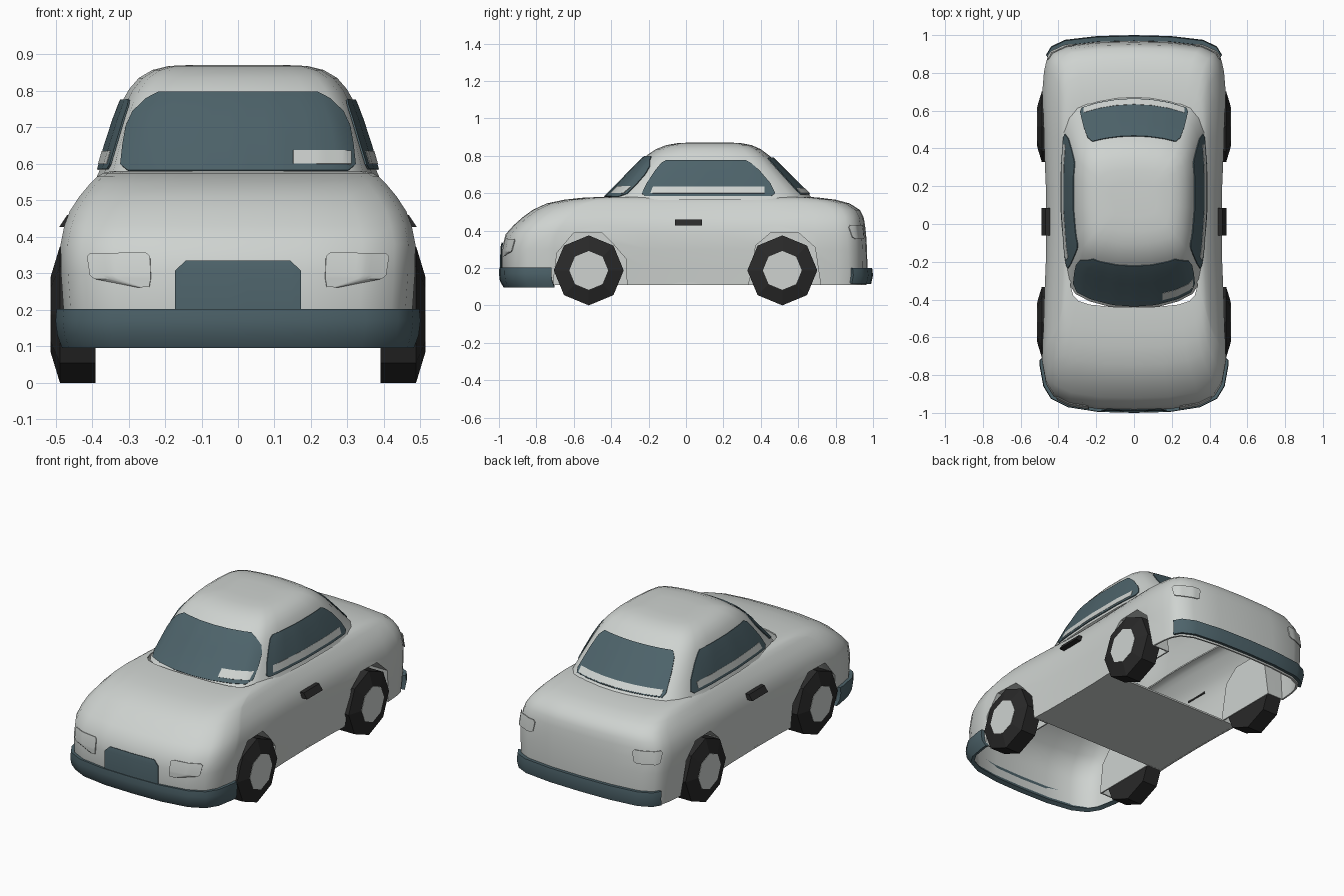
import bpy, bmesh, math
from mathutils import Vector
from mathutils.bvhtree import BVHTree

if "Cube" in bpy.data.objects:
    bpy.data.objects.remove(bpy.data.objects["Cube"])


def material(name, rgb):
    m = bpy.data.materials.new(name)
    m.diffuse_color = (*rgb, 1)
    m.use_nodes = True
    m.node_tree.nodes["Principled BSDF"].inputs["Base Color"].default_value = m.diffuse_color
    return m


WHITE = material("pale grey paint", (0.62, 0.65, 0.63))
BLUE = material("slate blue", (0.075, 0.125, 0.145))
BLACK = material("black rubber", (0.022, 0.022, 0.022))


def activate(ob):
    bpy.ops.object.select_all(action='DESELECT')
    ob.select_set(True)
    bpy.context.view_layer.objects.active = ob


def smooth_shade(ob, angle):
    activate(ob)
    bpy.ops.object.shade_smooth_by_angle(angle=math.radians(angle))


def finish(name, bm, mat, smooth=None, recalc=True):
    if recalc:
        bmesh.ops.recalc_face_normals(bm, faces=bm.faces)
    me = bpy.data.meshes.new(name)
    bm.to_mesh(me)
    bm.free()
    ob = bpy.data.objects.new(name, me)
    bpy.context.collection.objects.link(ob)
    if mat:
        me.materials.append(mat)
    if smooth:
        smooth_shade(ob, smooth)
    return ob


def apply_mod(ob, kind, **settings):
    activate(ob)
    mod = ob.modifiers.new(kind, kind)
    for k, v in settings.items():
        setattr(mod, k, v)
    bpy.ops.object.modifier_apply(modifier=mod.name)


def carve(ob, cutters):
    for c in cutters:
        c.hide_render = True
        apply_mod(ob, 'BOOLEAN', object=c, operation='DIFFERENCE', solver='EXACT')
    for c in cutters:
        bpy.data.objects.remove(c)


def loft(half, layers, yc, caps=True):
    """Stack plan outlines; each layer is (z, half width, front y, rear y)."""
    plan = half + [(-x, y) for x, y in reversed(half[1:-1])]
    bm = bmesh.new()
    rings = []
    for z, w, fy, ry in layers:
        rings.append([bm.verts.new((x * w, yc + (y * (yc - fy) if y < 0 else y * (ry - yc)), z))
                      for x, y in plan])
    n = len(plan)
    for a, b in zip(rings, rings[1:]):
        for i in range(n):
            bm.faces.new((a[i], a[(i + 1) % n], b[(i + 1) % n], b[i]))
    if caps:
        bm.faces.new(rings[0])
        bm.faces.new(rings[-1])
    bmesh.ops.recalc_face_normals(bm, faces=bm.faces)
    return bm


def prism(name, pts, x0, x1, mat=None):
    """Extrude a (y, z) polygon from x0 to x1."""
    bm = bmesh.new()
    a = [bm.verts.new((x0, y, z)) for y, z in pts]
    b = [bm.verts.new((x1, y, z)) for y, z in pts]
    bm.faces.new(a)
    bm.faces.new(b)
    for i in range(len(pts)):
        j = (i + 1) % len(pts)
        bm.faces.new((a[i], a[j], b[j], b[i]))
    return finish(name, bm, mat)


def panel(name, tree, axis, sign, rows, mat, lift=0.005, cols=14):
    """Thin plate moulded on a surface; rows are (z, start, end) across."""
    d = Vector((-sign, 0, 0)) if axis == 'x' else Vector((0, -sign, 0))
    bm = bmesh.new()
    grid = []
    for z, a, b in rows:
        line = []
        for i in range(cols + 1):
            t = a + (b - a) * i / cols
            o = Vector((2 * sign, t, z)) if axis == 'x' else Vector((t, 2 * sign, z))
            hit, nor = tree.ray_cast(o, d)[:2]
            if nor.dot(d) > 0:
                nor = -nor
            line.append(bm.verts.new(hit + nor * lift))
        grid.append(line)
    for r, s in zip(grid, grid[1:]):
        for i in range(cols):
            bm.faces.new((r[i], r[i + 1], s[i + 1], s[i]))
    ob = finish(name, bm, mat)
    apply_mod(ob, 'SOLIDIFY', thickness=0.005, offset=0)
    smooth_shade(ob, 35)


# Lower body: plan outlines stacked upward, hood and boot step inward
body_plan = [(0, -1), (.38, -.995), (.7, -.97), (.88, -.925), (.96, -.86), (1, -.75),
             (1, -.72), (.985, -.5), (.96, -.2), (.955, 0), (.96, .2), (.985, .5),
             (1, .72), (.98, .84), (.955, .895), (.9, .94), (.75, .975), (.4, .995), (0, 1)]
body_layers = [(.11, .472, -.975, .965), (.2, .478, -.985, .97), (.3, .485, -.985, .968),
               (.38, .486, -.965, .963), (.43, .476, -.92, .957), (.47, .461, -.875, .95),
               (.51, .435, -.82, .93), (.545, .406, -.745, .875), (.565, .386, -.65, .8),
               (.575, .368, -.56, .72), (.58, .345, -.45, .66)]
bm = loft(body_plan, body_layers, 0)
body_tree = BVHTree.FromBMesh(bm)
body = finish("body", bm, WHITE)

# Hollow the body into a thin shell, leaving liners round the wheel arches
arches = [[(-.715, -.1), (-.71, .12), (-.69, .28), (-.6, .388), (-.45, .388), (-.395, .335),
           (-.322, .25), (-.316, .12), (-.316, -.1)],
          [(.335, -.1), (.335, .11), (.373, .32), (.455, .39), (.6, .39), (.69, .31),
           (.72, .11), (.72, -.1)]]
t = .01
inner = [(.02, .46, -.96, .955)] + [(z - .008, w - t, f + t, r - t) for z, w, f, r in body_layers]
cavity = finish("cavity_cutter", loft(body_plan, inner + [(.65, .335, -.44, .65)], 0), None)
liners, openings = [], []
for pts in arches:
    mid = (pts[0][0] + pts[-1][0]) / 2
    wider = [(mid + (y - mid) * 1.04, z * 1.02) for y, z in pts]
    for s in (-1, 1):
        liners.append(prism("liner_cutter", wider, s * .358, s * .7))
        openings.append(prism("arch_cutter", pts, s * .366, s * .7))
carve(cavity, liners)
carve(body, [cavity] + openings)
body.data.materials.clear()
body.data.materials.append(WHITE)
smooth_shade(body, 38)

# Floor plate between the axles
prism("floor", [(-.312, .111), (.33, .111), (.33, .121), (-.312, .121)], -.452, .452, WHITE)

# Cabin
cabin_plan = [(0, -1), (.3, -.985), (.6, -.93), (.8, -.86), (.9, -.75), (.96, -.5), (1, -.1),
              (1, .35), (.97, .65), (.9, .8), (.78, .9), (.5, .96), (.25, .99), (0, 1)]
cabin_layers = [(.562, .388, -.45, .69), (.58, .38, -.43, .67), (.65, .36, -.36, .60),
                (.72, .337, -.295, .53), (.77, .318, -.245, .48), (.805, .298, -.205, .44),
                (.835, .272, -.16, .40), (.857, .235, -.105, .35), (.868, .19, -.04, .29),
                (.871, .12, .04, .22)]
bm = loft(cabin_plan, cabin_layers, .12)
bmesh.ops.delete(bm, geom=[f for f in bm.faces if f.calc_center_median().z < .565],
                 context='FACES_ONLY')
cabin_tree = BVHTree.FromBMesh(bm)
finish("cabin", bm, WHITE, smooth=45, recalc=False)

# Windows with pale strips along their lower edges
panel("windshield", cabin_tree, 'y', -1,
      [(.578, -.30, .30), (.595, -.318, .318), (.65, -.312, .312), (.70, -.303, .303),
       (.74, -.285, .285), (.775, -.25, .25), (.793, -.215, .215)], BLUE, cols=24)
panel("windshield_patch", cabin_tree, 'y', -1,
      [(.595, .15, .305), (.632, .15, .305)], WHITE, .0065)
panel("rear_window", cabin_tree, 'y', 1,
      [(.59, -.275, .275), (.61, -.285, .285), (.70, -.265, .265), (.76, -.245, .245),
       (.785, -.22, .22)], BLUE, cols=24)
panel("rear_window_strip", cabin_tree, 'y', 1,
      [(.594, -.265, .265), (.622, -.265, .265)], WHITE, .0065, 24)
for s, side in ((-1, "left"), (1, "right")):
    panel(side + "_window", cabin_tree, 'x', s,
          [(.583, -.22, .455), (.597, -.235, .475), (.65, -.21, .45), (.72, -.163, .39),
           (.76, -.13, .345), (.773, -.105, .32)], BLUE)
    panel(side + "_window_strip", cabin_tree, 'x', s,
          [(.597, -.19, .42), (.633, -.175, .42)], WHITE, .0065)


# Bumpers: bands that follow the body outline
def bumper(name, layers, keep):
    b = loft(body_plan, layers, 0, caps=False)
    bmesh.ops.delete(b, geom=[v for v in b.verts if not keep(v.co.y)], context='VERTS')
    ob = finish(name, b, BLUE, recalc=False)
    apply_mod(ob, 'SOLIDIFY', thickness=0.025, offset=-1)
    smooth_shade(ob, 40)


bumper("front_bumper", [(.095, .482, -.975, .97), (.13, .495, -.995, .97), (.17, .5, -1, .97),
                        (.202, .497, -.998, .97)], lambda y: y < -.7)
bumper("rear_bumper", [(.115, .482, -.98, .99), (.16, .488, -.98, 1.0), (.2, .486, -.98, .995)],
       lambda y: y > .87)

# Grille and lamps
panel("grille", body_tree, 'y', -1,
      [(.19, -.172, .172), (.305, -.172, .172), (.333, -.143, .143)], BLUE, .007)
for s, side in ((-1, "left"), (1, "right")):
    panel(side + "_headlight", body_tree, 'y', -1,
          [(.262, s * .242, s * .27), (.285, s * .238, s * .39), (.295, s * .238, s * .402),
           (.345, s * .24, s * .41), (.354, s * .25, s * .40)], WHITE, .007)
    panel(side + "_tail_light", body_tree, 'y', 1,
          [(.355, s * .34, s * .44), (.365, s * .325, s * .45), (.415, s * .315, s * .452),
           (.428, s * .325, s * .445)], WHITE, .007)

    # Door handle: wedge that tapers toward the top
    handle = prism(side + "_door_handle", [(-.06, .427), (.085, .427), (.085, .46), (-.06, .46)],
                   s * .44, s * .49, BLACK)
    for v in handle.data.vertices:
        if abs(v.co.x) > .48 and v.co.z > .45:
            v.co.x = s * .468

    # Eight-sided wheels with pale hubs
    for y, end in ((-.52, "front"), (.515, "rear")):
        octagon = [(math.cos(k * math.pi / 4), math.sin(k * math.pi / 4)) for k in range(8)]
        bm = bmesh.new()
        rings = [[bm.verts.new((s * x, y + r * c, .187 + r * d)) for c, d in octagon]
                 for x, r in ((.39, .187), (.488, .187), (.512, .108))]
        for a, b in zip(rings, rings[1:]):
            for i in range(8):
                j = (i + 1) % 8
                bm.faces.new((a[i], a[j], b[j], b[i]))
        bm.faces.new(rings[0])
        bm.faces.new(rings[-1])
        finish(f"{end}_{side}_wheel", bm, BLACK)
        prism(f"{end}_{side}_hub", [(y + .104 * c, .187 + .104 * d) for c, d in octagon],
              s * .508, s * .514, WHITE)
